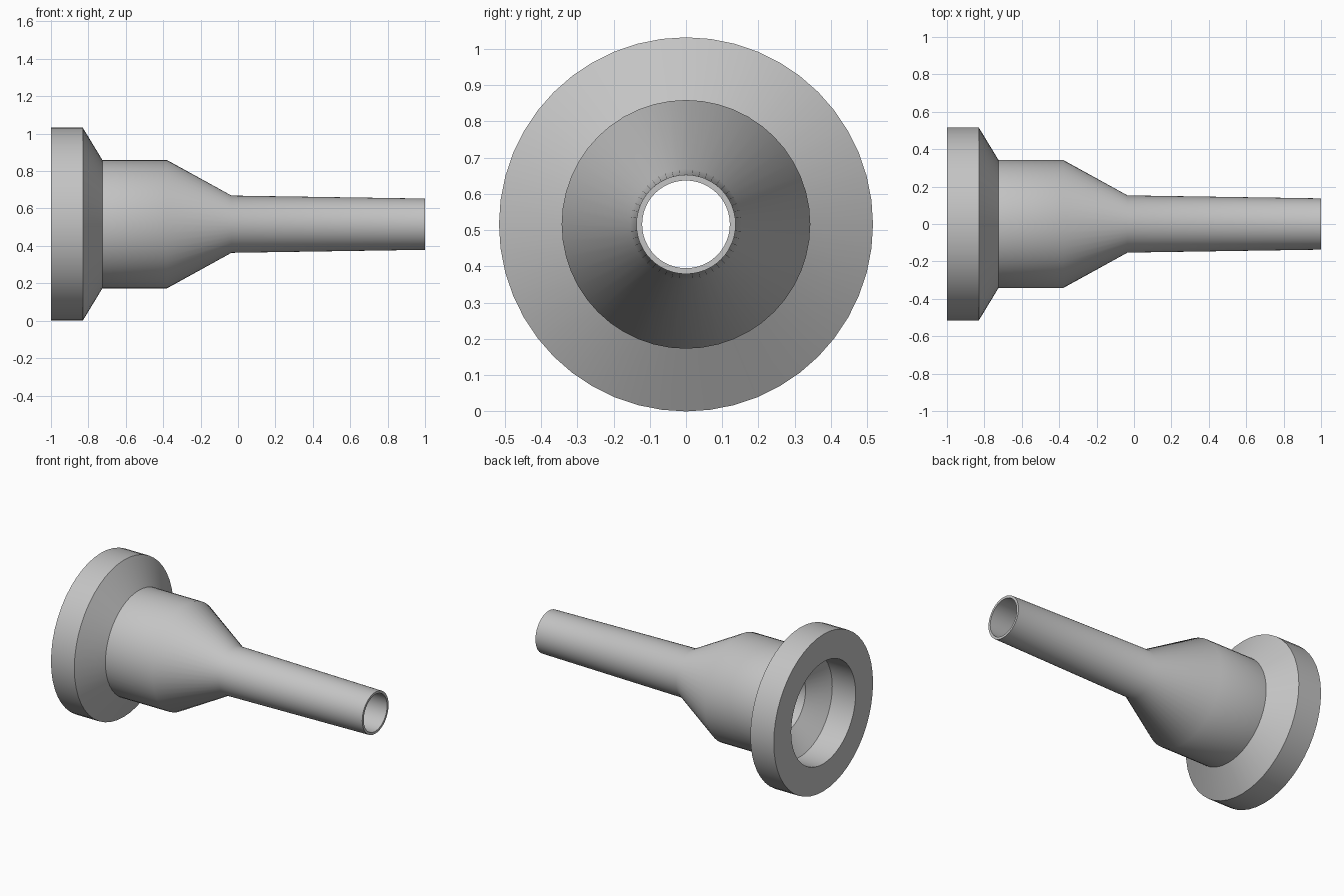
import bpy, bmesh, math
from mathutils import Matrix, Vector

cube = bpy.data.objects.get("Cube")
if cube:
    bpy.data.objects.remove(cube, do_unlink=True)

SIDES = 48
RADIUS = 0.516

metal = bpy.data.materials.new("plain grey")
metal.use_nodes = True
grey = (0.55, 0.55, 0.55, 1)
metal.diffuse_color = grey
metal.node_tree.nodes["Principled BSDF"].inputs["Base Color"].default_value = grey

# Closed section as (position along x, radius)
outer = [(-1, RADIUS), (-0.83, RADIUS), (-0.725, 0.343), (-0.38, 0.343),
         (-0.035, 0.153), (1, 0.137)]
bore = [(1, 0.121), (-0.035, 0.132), (-0.38, 0.2), (-0.73, 0.2),
        (-0.83, 0.335), (-1, 0.335)]


def lathe(name, section):
    """Turn a closed section around the x axis."""
    bm = bmesh.new()
    rings = []
    for x, r in section:
        rings.append([bm.verts.new(Matrix.Rotation(math.tau * i / SIDES, 3, 'X')
                                   @ Vector((x, 0, r))) for i in range(SIDES)])
    for a, b in zip(rings, rings[1:] + rings[:1]):
        for i in range(SIDES):
            j = (i + 1) % SIDES
            bm.faces.new((a[i], a[j], b[j], b[i]))
    bmesh.ops.recalc_face_normals(bm, faces=bm.faces)
    mesh = bpy.data.meshes.new(name)
    bm.to_mesh(mesh)
    bm.free()
    mesh.materials.append(metal)
    obj = bpy.data.objects.new(name, mesh)
    bpy.context.collection.objects.link(obj)
    return obj


# Flanged hollow nozzle
nozzle = lathe("flanged_nozzle", outer + bore)
nozzle.location.z = RADIUS
bpy.ops.object.select_all(action='DESELECT')
nozzle.select_set(True)
bpy.context.view_layer.objects.active = nozzle
bpy.ops.object.shade_smooth_by_angle(angle=math.radians(30))
